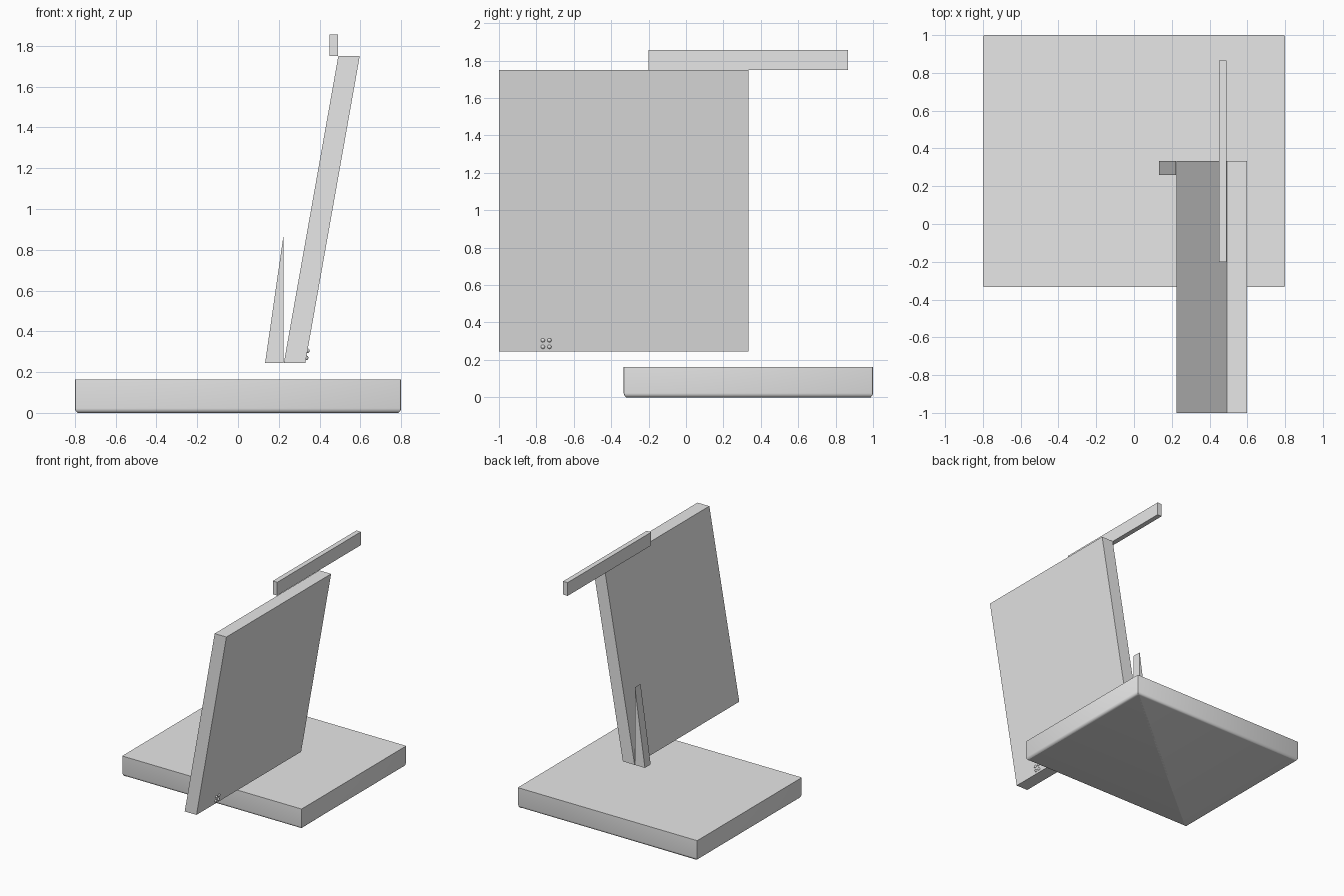
import bpy, bmesh
from mathutils import Matrix, Vector

cube = bpy.data.objects.get("Cube")
if cube:
    bpy.data.objects.remove(cube)

grey = bpy.data.materials.new("plain grey")
grey.use_nodes = True
colour = (0.8, 0.8, 0.8, 1)
grey.diffuse_color = colour
grey.node_tree.nodes["Principled BSDF"].inputs["Base Color"].default_value = colour


def finish(name, bm):
    bmesh.ops.recalc_face_normals(bm, faces=bm.faces)
    mesh = bpy.data.meshes.new(name)
    bm.to_mesh(mesh)
    bm.free()
    mesh.materials.append(grey)
    obj = bpy.data.objects.new(name, mesh)
    bpy.context.collection.objects.link(obj)
    return obj


def prism(profile, y0, y1):
    """Extrude an x-z profile along y."""
    bm = bmesh.new()
    face = bm.faces.new([bm.verts.new((x, y0, z)) for x, z in profile])
    new = bmesh.ops.extrude_face_region(bm, geom=[face])["geom"]
    verts = [v for v in new if isinstance(v, bmesh.types.BMVert)]
    bmesh.ops.translate(bm, verts=verts, vec=(0, y1 - y0, 0))
    return bm


# Base slab with a rounded lower rim
bm = prism([(-0.8, 0), (0.8, 0), (0.8, 0.163), (-0.8, 0.163)], -0.333, 1)
uprights = [e for e in bm.edges if abs(e.verts[0].co.z - e.verts[1].co.z) > 0.1]
bmesh.ops.bevel(bm, geom=uprights, offset=0.008, segments=2, profile=0.5, affect='EDGES')
rim = [e for e in bm.edges if all(v.co.z < 0.001 for v in e.verts)]
bmesh.ops.bevel(bm, geom=rim, offset=0.022, segments=4, profile=0.5,
                affect='EDGES', clamp_overlap=False)
base = finish("base", bm)

# Leaning panel, its wedge support and the bar along the top
low, high = (0.33, 0.245), (0.597, 1.75)
finish("panel", prism([(0.225, 0.245), low, high, (0.492, 1.75)], -1, 0.333))
finish("wedge_support", prism([(0.133, 0.245), (0.223, 0.245), (0.223, 0.87)], 0.26, 0.333))
finish("top_bar", prism([(0.45, 1.75), (0.49, 1.75), (0.49, 1.857), (0.45, 1.857)], -0.2, 0.865))

# Small raised dots low on the panel's outer face
slope = (high[0] - low[0]) / (high[1] - low[1])
bm = bmesh.new()
for y in (-0.765, -0.73):
    for z in (0.27, 0.305):
        spot = Vector((low[0] + slope * (z - low[1]), y, z))
        bmesh.ops.create_uvsphere(bm, u_segments=12, v_segments=8, radius=0.011,
                                  matrix=Matrix.Translation(spot))
dots = finish("raised_dots", bm)

bpy.ops.object.select_all(action='DESELECT')
for obj in (base, dots):
    obj.select_set(True)
bpy.context.view_layer.objects.active = base
bpy.ops.object.shade_smooth_by_angle()
